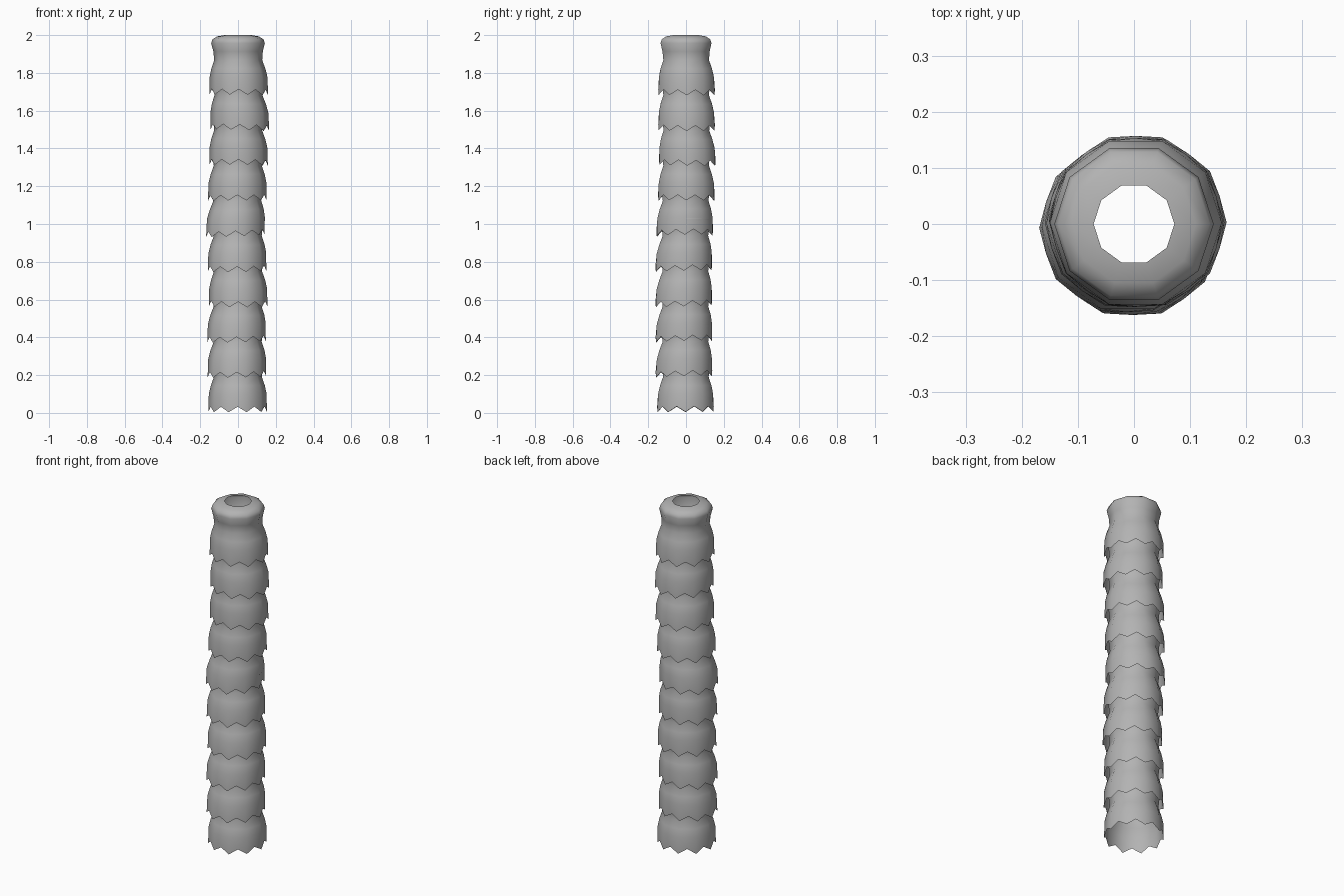
import bpy, bmesh, math

if "Cube" in bpy.data.objects:
    bpy.data.objects.remove(bpy.data.objects["Cube"])

SIDES = 10
mat = bpy.data.materials.new("bark grey")
mat.diffuse_color = (0.45, 0.45, 0.45, 1)
mat.use_nodes = True
mat.node_tree.nodes["Principled BSDF"].inputs["Base Color"].default_value = mat.diffuse_color

# one trunk segment: (height above its base, radius, share of lean)
PROFILE = [(0.10, 0.153, 0.8), (0.145, 0.143, 0.5), (0.19, 0.127, 0.3),
           (0.235, 0.131, 0.1), (0.28, 0.142, 0), (0.30, 0.135, 0),
           (0.315, 0.11, 0), (0.322, 0.072, 0)]

# sideways lean of each segment's ragged lower edge, bottom to top
LEAN = [(-0.002, -0.003), (-0.006, -0.011), (-0.008, -0.011), (0.001, -0.012),
        (-0.005, -0.012), (-0.014, -0.007), (-0.004, 0.002), (0.003, 0.007),
        (0.010, 0.003), (0.004, 0.003)]


def trunk_segment(index, base, lean):
    bm = bmesh.new()

    def vert(a, r, z, share):
        # lean sideways and drop the edge a little on the leaning side
        dx, dy = lean[0] * share, lean[1] * share
        x, y = r * math.cos(a), r * math.sin(a)
        drop = 3 * (x * dx + y * dy)
        return bm.verts.new((x + dx, y + dy, max(0, base + z - drop)))

    step = 2 * math.pi / SIDES
    # ragged lower edge: tips on the corners, notches between
    tips = [vert(i * step, 0.155, 0.005, 1) for i in range(SIDES)]
    notches = [vert((i + 0.5) * step, 0.150, 0.034, 1) for i in range(SIDES)]
    rings = [[vert(i * step, r, z, s) for i in range(SIDES)] for z, r, s in PROFILE]
    for i in range(SIDES):
        j = (i + 1) % SIDES
        low = rings[0]
        bm.faces.new((tips[i], notches[i], low[i]))
        bm.faces.new((notches[i], low[j], low[i]))
        bm.faces.new((notches[i], tips[j], low[j]))
        for a, b in zip(rings, rings[1:]):
            bm.faces.new((a[i], a[j], b[j], b[i]))
    for f in bm.faces:
        f.smooth = True
    mesh = bpy.data.meshes.new("trunk_segment")
    bm.to_mesh(mesh)
    bm.free()
    mesh.materials.append(mat)
    obj = bpy.data.objects.new(f"trunk_segment_{index + 1}", mesh)
    bpy.context.collection.objects.link(obj)


# stack of ten overlapping open segments
for k, lean in enumerate(LEAN):
    trunk_segment(k, k * (2.0 - 0.322) / 9, lean)
